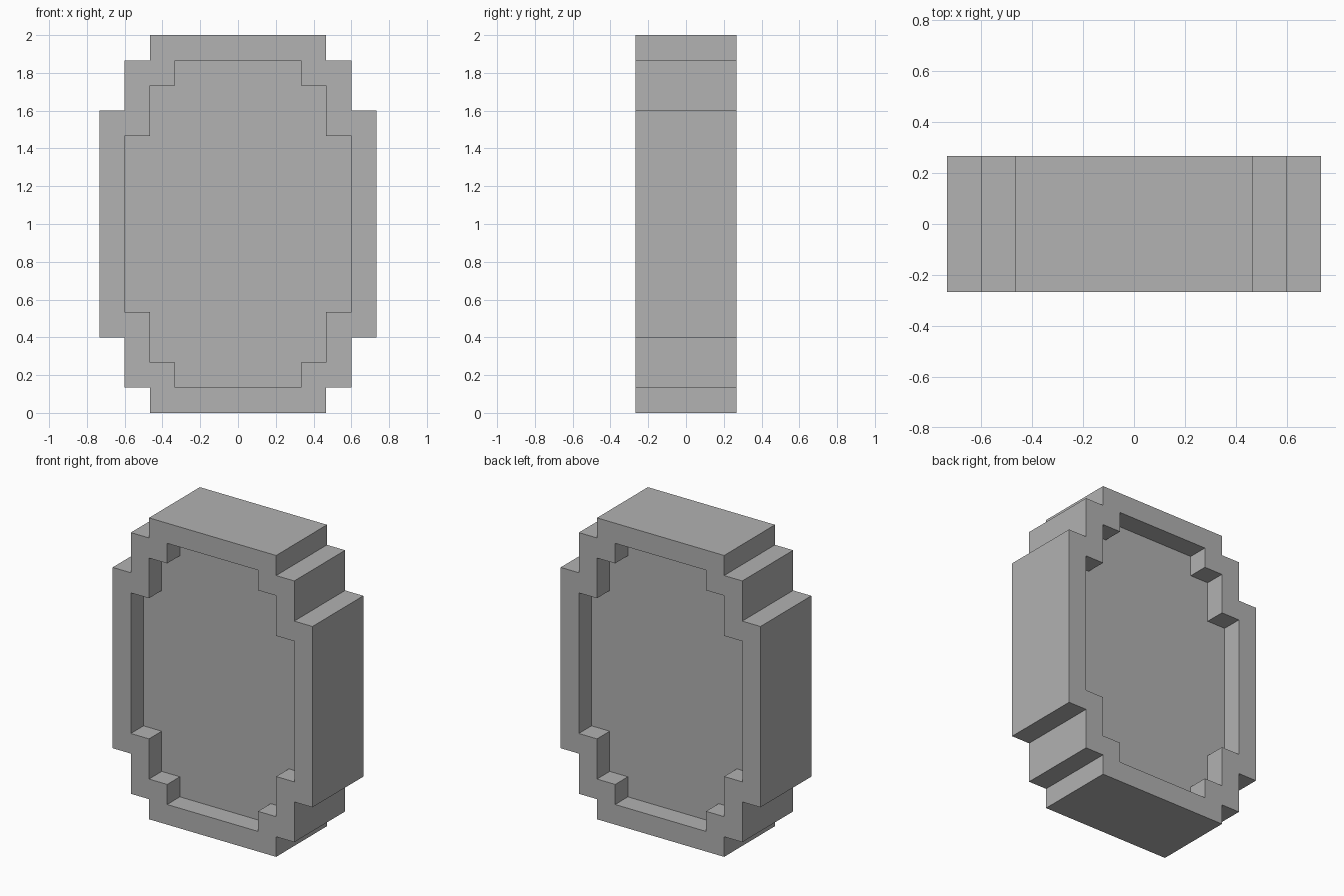
import bpy
import bmesh

cube = bpy.data.objects.get("Cube")
if cube:
    bpy.data.objects.remove(cube, do_unlink=True)

U = 2 / 15          # one block of the stepped outline
MID = 7.5           # half height in blocks
DEPTH = 2           # half depth in blocks
PANEL = 1           # half thickness of the recessed panel in blocks

grey = bpy.data.materials.new("stone_grey")
grey.use_nodes = True
colour = (0.445, 0.445, 0.445, 1)
grey.diffuse_color = colour
grey.node_tree.nodes["Principled BSDF"].inputs["Base Color"].default_value = colour


def stepped_outline(inset):
    """Closed stepped oval, mirrored from one quarter, as (x, z) in blocks."""
    quarter = [(3.5, 7.5), (3.5, 6.5), (4.5, 6.5), (4.5, 4.5), (5.5, 4.5)]
    q = [(x - inset, z - inset) for x, z in quarter]
    right = q + [(x, -z) for x, z in reversed(q)]
    return right + [(-x, -z) for x, z in right]


bm = bmesh.new()


def add_loop(inset, y):
    return [bm.verts.new((x * U, y * U, (z + MID) * U))
            for x, z in stepped_outline(inset)]


# Loops run from the front panel, over the rim, to the back panel
loops = [add_loop(inset, y) for inset, y in (
    (1, -PANEL), (1, -DEPTH), (0, -DEPTH), (0, DEPTH), (1, DEPTH), (1, PANEL))]

# Rim faces and recess walls
for a, b in zip(loops, loops[1:]):
    for i in range(len(a)):
        j = (i + 1) % len(a)
        bm.faces.new((a[i], a[j], b[j], b[i]))

# Recessed panels on both sides
bm.faces.new(loops[0])
bm.faces.new(loops[-1])
bmesh.ops.recalc_face_normals(bm, faces=bm.faces[:])

mesh = bpy.data.meshes.new("stepped_oval_block")
bm.to_mesh(mesh)
bm.free()
mesh.materials.append(grey)
block = bpy.data.objects.new("stepped_oval_block", mesh)
bpy.context.collection.objects.link(block)
